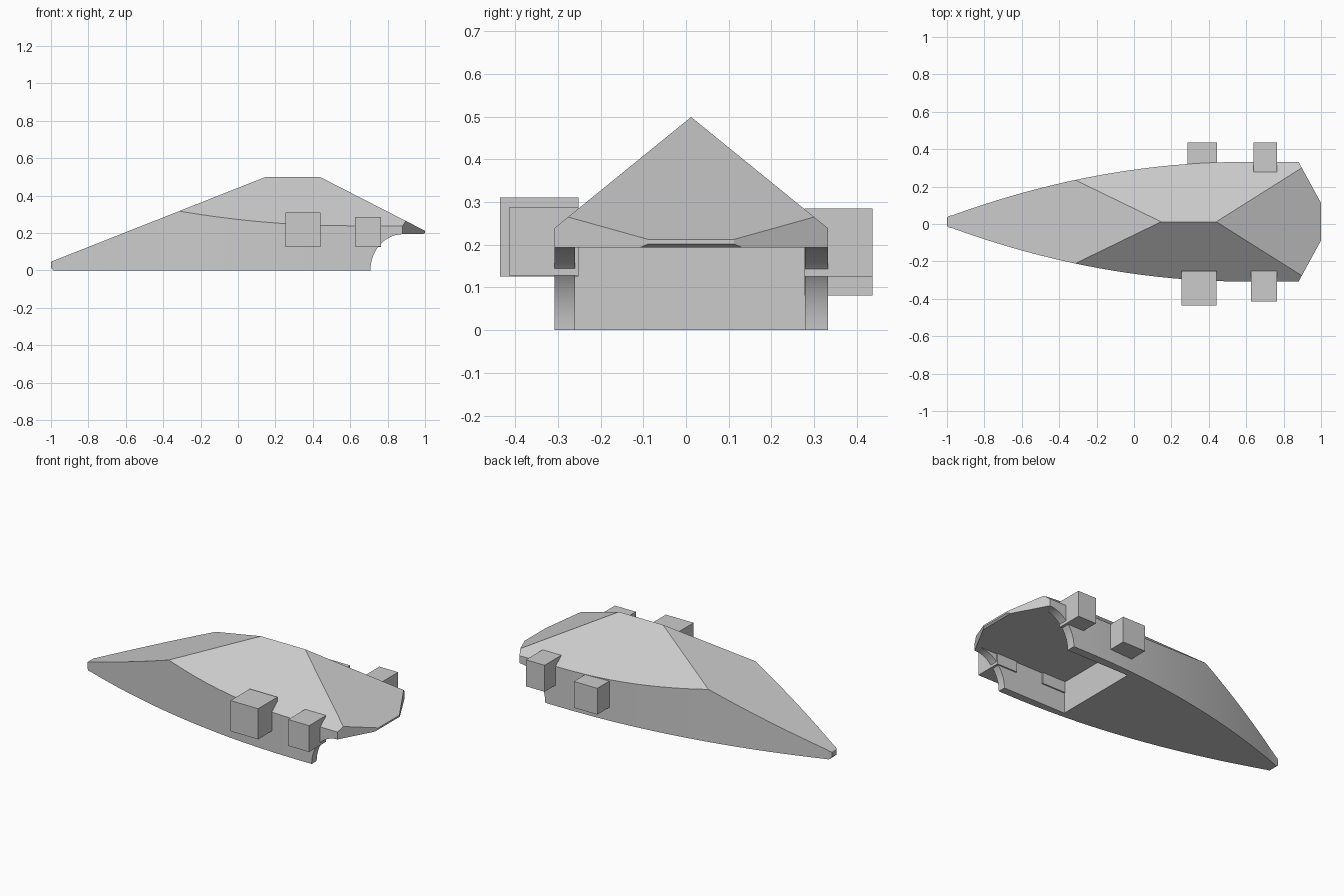
import bpy, bmesh, math
from mathutils import Vector

if "Cube" in bpy.data.objects:
    bpy.data.objects.remove(bpy.data.objects["Cube"])

CY = 0.012  # centreline of the hull in y

grey = bpy.data.materials.new("light_grey")
grey.diffuse_color = (0.6, 0.6, 0.6, 1)
grey.use_nodes = True
grey.node_tree.nodes["Principled BSDF"].inputs["Base Color"].default_value = grey.diffuse_color


def finish(name, bm):
    bmesh.ops.recalc_face_normals(bm, faces=bm.faces)
    mesh = bpy.data.meshes.new(name)
    bm.to_mesh(mesh)
    bm.free()
    mesh.materials.append(grey)
    obj = bpy.data.objects.new(name, mesh)
    bpy.context.collection.objects.link(obj)
    return obj


def prism(points, offset):
    bm = bmesh.new()
    face = bm.faces.new([bm.verts.new(p) for p in points])
    geom = bmesh.ops.extrude_face_region(bm, geom=[face])["geom"]
    bmesh.ops.translate(bm, vec=offset, verts=[v for v in geom if isinstance(v, bmesh.types.BMVert)])
    return bm


def slice_off(bm, point, normal):
    geom = bm.verts[:] + bm.edges[:] + bm.faces[:]
    cut = bmesh.ops.bisect_plane(bm, geom=geom, plane_co=point, plane_no=normal, clear_outer=True)
    edges = [e for e in cut["geom_cut"] if isinstance(e, bmesh.types.BMEdge)]
    bmesh.ops.edgeloop_fill(bm, edges=edges)


def block(name, x0, x1, y0, y1, z0, z1):
    return finish(name, prism([(x0, y0, z0), (x1, y0, z0), (x1, y1, z0), (x0, y1, z0)], (0, 0, z1 - z0)))


# Hull plan: rounded nose, bowed sides, tapered tail
half = [(-1, 0.022), (-0.99, 0.031)]
for i in range(21):
    x = -0.975 + 1.575 * i / 20
    half.append((x, 0.32 - 0.1156 * (0.6 - x) ** 2))
half += [(0.88, 0.32), (1, 0.1)]
plan = [(x, CY + w, 0) for x, w in half] + [(x, CY - w, 0) for x, w in reversed(half)]
bm = prism(plan, (0, 0, 0.5))

# Sloping roof, nose and tail planes, with small chamfers at both ends
slice_off(bm, Vector((0, CY, 0.499)), Vector((0, 0.8125, 1)))
slice_off(bm, Vector((0, CY, 0.499)), Vector((0, -0.8125, 1)))
slice_off(bm, Vector((0.145, 0, 0.499)), Vector((-0.395, 0, 1)))
slice_off(bm, Vector((0.44, 0, 0.499)), Vector((0.512, 0, 1)))
slice_off(bm, Vector((-0.985, 0, 0)), Vector((-1, 0, -1)))
slice_off(bm, Vector((-0.985, 0, 0.059)), Vector((-1, 0, 0.9)))
hull = finish("hull", bm)

# Cutters: arched tail undercut and open rear bay
ceiling = 0.194
arc = [(0.88 - 0.172 * math.cos(t), ceiling * math.sin(t))
       for t in (math.pi / 2 * i / 14 for i in range(15))]
side = [(0.708, -0.1)] + arc + [(0.99, ceiling), (1.0, 0.202), (1.1, 0.202), (1.1, -0.1)]
undercut = finish("undercut_cutter", prism([(x, -0.6, z) for x, z in side], (0, 1.2, 0)))
bay = block("bay_cutter", 0.28, 0.9, CY - 0.272, CY + 0.267, -0.1, ceiling)
for cutter in (undercut, bay):
    cutter.hide_render = True
    cutter.hide_set(True)
    mod = hull.modifiers.new(cutter.name, "BOOLEAN")
    mod.operation = "DIFFERENCE"
    mod.solver = "EXACT"
    mod.object = cutter

# Bake the cuts and remove the cutters
bpy.context.view_layer.update()
graph = bpy.context.evaluated_depsgraph_get()
cut_mesh = bpy.data.meshes.new_from_object(hull.evaluated_get(graph))
hull.modifiers.clear()
hull.data = cut_mesh
for cutter in (undercut, bay):
    bpy.data.objects.remove(cutter)
bpy.ops.object.select_all(action="DESELECT")
hull.select_set(True)
bpy.context.view_layer.objects.active = hull
bpy.ops.object.shade_smooth_by_angle(angle=math.radians(20))

# Side pods
block("right_front_pod", 0.255, 0.44, -0.436, -0.252, 0.126, 0.311)
block("right_rear_pod", 0.625, 0.765, -0.414, -0.252, 0.128, 0.287)
block("left_front_pod", 0.287, 0.444, 0.278, 0.437, 0.081, 0.24)
block("left_rear_pod", 0.639, 0.764, 0.278, 0.437, 0.125, 0.285)
